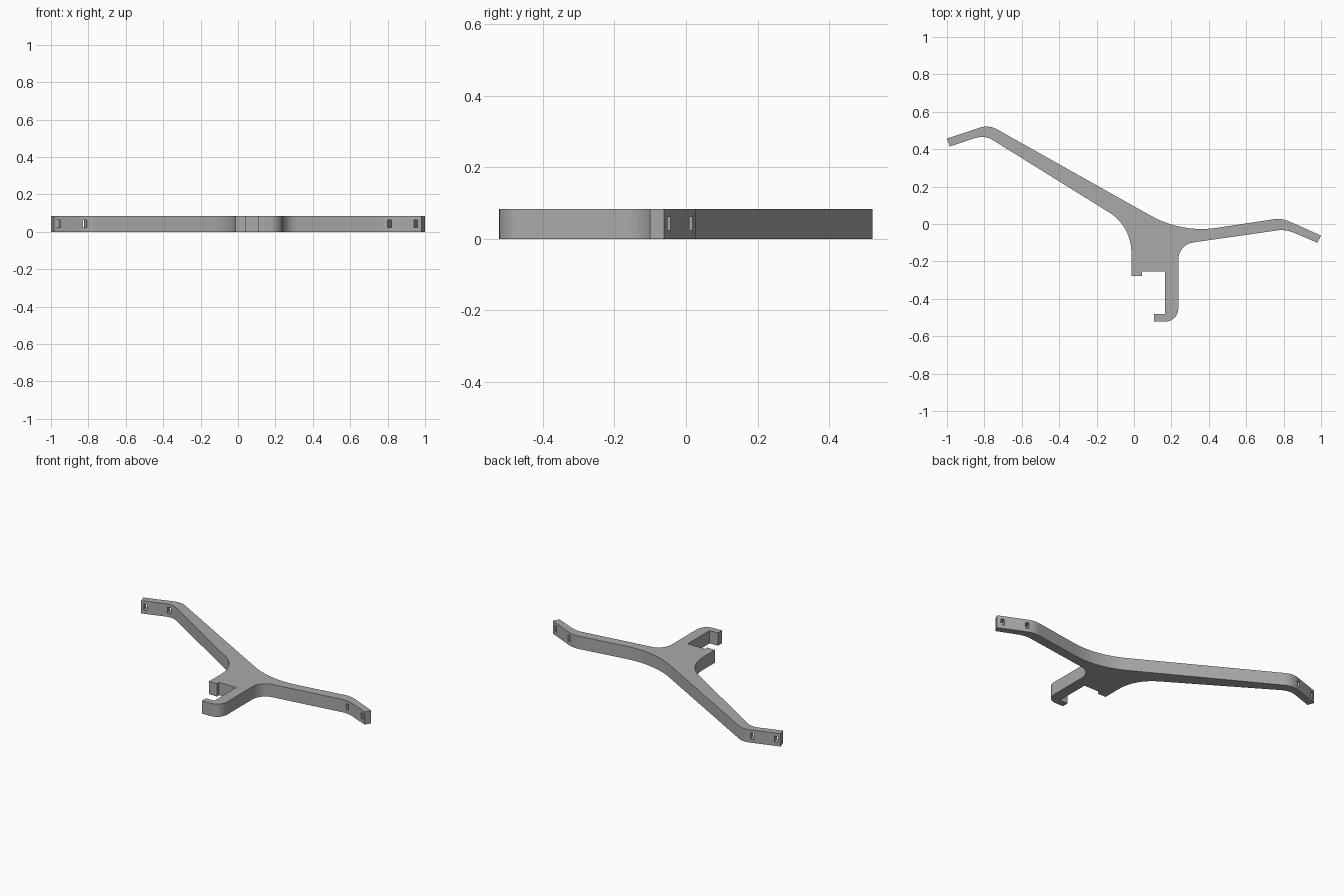
import bpy, bmesh, math
from mathutils import Vector, Matrix

if "Cube" in bpy.data.objects:
    bpy.data.objects.remove(bpy.data.objects["Cube"])

HEIGHT = 0.083

grey = bpy.data.materials.new("plain grey")
grey.use_nodes = True
colour = (0.4, 0.4, 0.4, 1)
grey.diffuse_color = colour
grey.node_tree.nodes["Principled BSDF"].inputs["Base Color"].default_value = colour


def rounded(corners, steps=10):
    """Outline with each corner replaced by an arc of the given tangent length."""
    points = []
    for i, (x, y, cut) in enumerate(corners):
        here = Vector((x, y))
        if not cut:
            points.append(here)
            continue
        a = (Vector(corners[i - 1][:2]) - here).normalized()
        b = (Vector(corners[(i + 1) % len(corners)][:2]) - here).normalized()
        half = a.angle(b) / 2
        centre = here + (a + b).normalized() * cut / math.cos(half)
        start, end = here + a * cut - centre, here + b * cut - centre
        sweep = start.angle_signed(end)
        for k in range(steps + 1):
            points.append(centre + Matrix.Rotation(-sweep * k / steps, 2) @ start)
    return points


def add_object(name, bm):
    bmesh.ops.recalc_face_normals(bm, faces=bm.faces)
    mesh = bpy.data.meshes.new(name)
    bm.to_mesh(mesh)
    bm.free()
    mesh.materials.append(grey)
    obj = bpy.data.objects.new(name, mesh)
    bpy.context.collection.objects.link(obj)
    return obj


# Bracket outline: x, y, corner rounding
outline = [
    # long arm, lower edge
    (-1.0, 0.457, 0), (-0.985, 0.414, 0), (-0.799, 0.476, 0.05),
    (-0.014, -0.012, 0.14),
    # body and hook
    (-0.014, -0.277, 0), (0.043, -0.277, 0), (0.043, -0.255, 0), (0.166, -0.255, 0),
    (0.166, -0.48, 0), (0.107, -0.48, 0), (0.107, -0.522, 0), (0.237, -0.522, 0.07),
    # short arm, lower then upper edge
    (0.237, -0.11, 0.08), (0.81, -0.028, 0.045), (0.98, -0.1, 0),
    (1.0, -0.062, 0), (0.79, 0.032, 0.045),
    # back of the body and long arm, upper edge
    (0.256, -0.049, 0.19), (-0.777, 0.531, 0.05),
]
bm = bmesh.new()
face = bm.faces.new([bm.verts.new((p.x, p.y, 0)) for p in rounded(outline)])
top = bmesh.ops.extrude_face_region(bm, geom=[face])["geom"]
bmesh.ops.translate(bm, vec=(0, 0, HEIGHT),
                    verts=[v for v in top if isinstance(v, bmesh.types.BMVert)])
bracket = add_object("bracket", bm)

# Mounting slots through both arm ends
bm = bmesh.new()
for x, y, slope in [(-0.967, 0.444, 0.333), (-0.827, 0.49, 0.333),
                    (0.82, -0.01, -0.43), (0.96, -0.067, -0.43)]:
    place = (Matrix.Translation((x, y, 0.043))
             @ Matrix.Rotation(math.atan(slope), 4, 'Z')
             @ Matrix.Diagonal((0.021, 0.12, 0.039, 1)))
    bmesh.ops.create_cube(bm, size=1, matrix=place)
cutter = add_object("slot_cutter", bm)
cutter.hide_render = True

cut = bracket.modifiers.new("slots", 'BOOLEAN')
cut.object = cutter
cut.solver = 'EXACT'
bpy.context.view_layer.objects.active = bracket
bracket.select_set(True)
cutter.select_set(False)
bpy.ops.object.modifier_apply(modifier=cut.name)
bpy.data.objects.remove(cutter)
bpy.ops.object.shade_smooth_by_angle(angle=math.radians(30))
